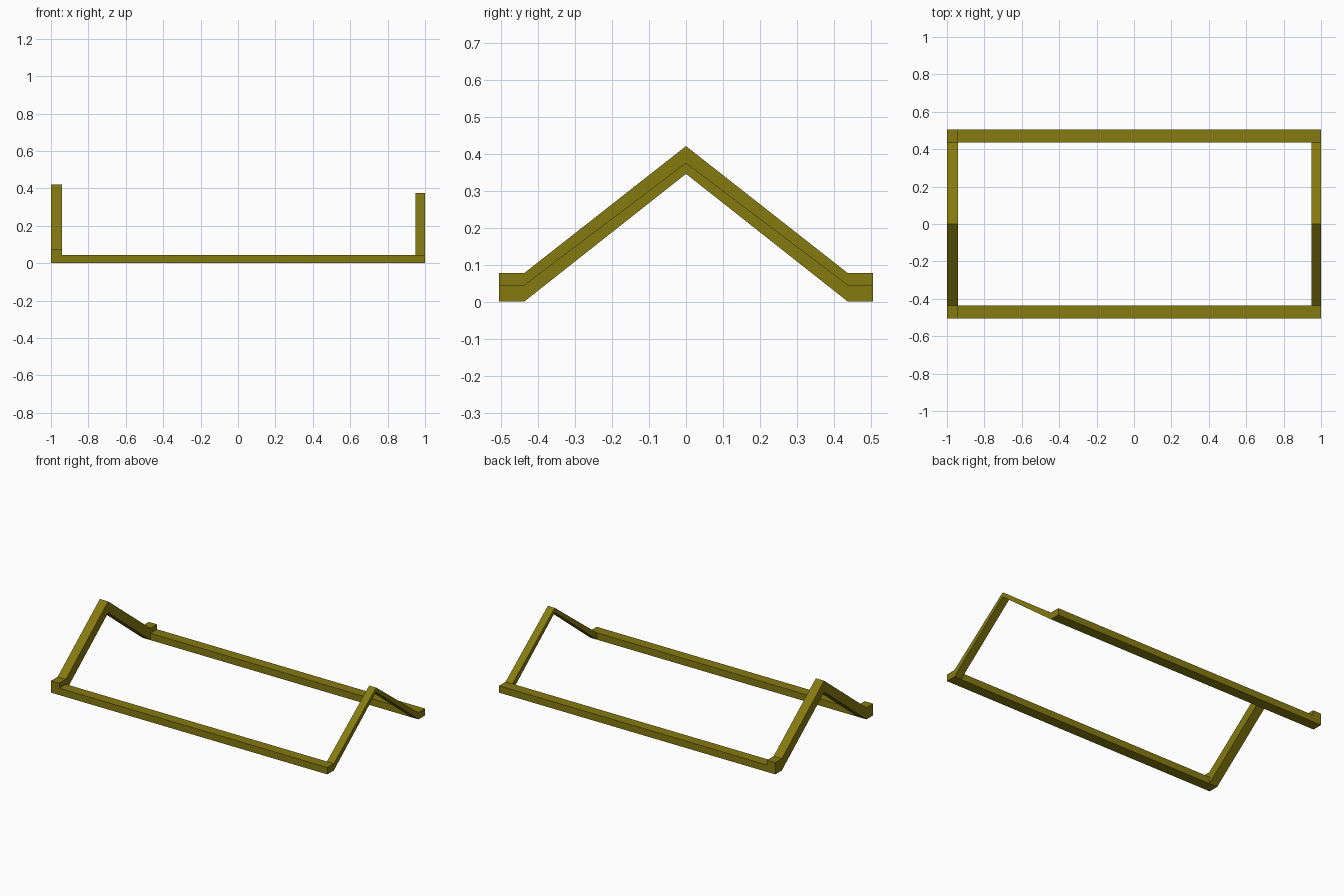
import bpy
import bmesh

cube = bpy.data.objects.get("Cube")
if cube:
    bpy.data.objects.remove(cube, do_unlink=True)

olive = bpy.data.materials.new("olive")
olive.use_nodes = True
color = (0.235, 0.195, 0.005, 1)
olive.diffuse_color = color
olive.node_tree.nodes["Principled BSDF"].inputs["Base Color"].default_value = color

OUTER, INNER = 0.505, 0.437   # outer and inner edges of the feet
RIDGE_UNDER = 0.345           # underside of both ridges
RAIL_TOP = 0.045


def extrude_profile(name, profile, x0, x1):
    """Extrude a closed (y, z) outline along x."""
    bm = bmesh.new()
    face = bm.faces.new([bm.verts.new((x0, y, z)) for y, z in profile])
    result = bmesh.ops.extrude_face_region(bm, geom=[face])
    moved = [v for v in result["geom"] if isinstance(v, bmesh.types.BMVert)]
    bmesh.ops.translate(bm, verts=moved, vec=(x1 - x0, 0, 0))
    bmesh.ops.recalc_face_normals(bm, faces=bm.faces)
    mesh = bpy.data.meshes.new(name)
    bm.to_mesh(mesh)
    bm.free()
    mesh.materials.append(olive)
    obj = bpy.data.objects.new(name, mesh)
    bpy.context.collection.objects.link(obj)


def gable(name, foot_top, ridge_top, x0, x1):
    """Bent bar: flat feet joined by two slopes meeting at a ridge."""
    upper = [(-OUTER, foot_top), (-INNER, foot_top), (0, ridge_top),
             (INNER, foot_top), (OUTER, foot_top)]
    lower = [(OUTER, 0), (INNER, 0), (0, RIDGE_UNDER), (-INNER, 0), (-OUTER, 0)]
    extrude_profile(name, upper + lower, x0, x1)


# Thick gable at one end, thin gable at the other
gable("thick_gable", 0.077, 0.42, -1, -0.94)
gable("thin_gable", RAIL_TOP, 0.375, 0.95, 1)

# Long rails between the gable feet
for name, side in (("front_rail", -1), ("back_rail", 1)):
    a, b = side * INNER, side * OUTER
    extrude_profile(name, [(a, 0), (b, 0), (b, RAIL_TOP), (a, RAIL_TOP)], -0.94, 0.95)
